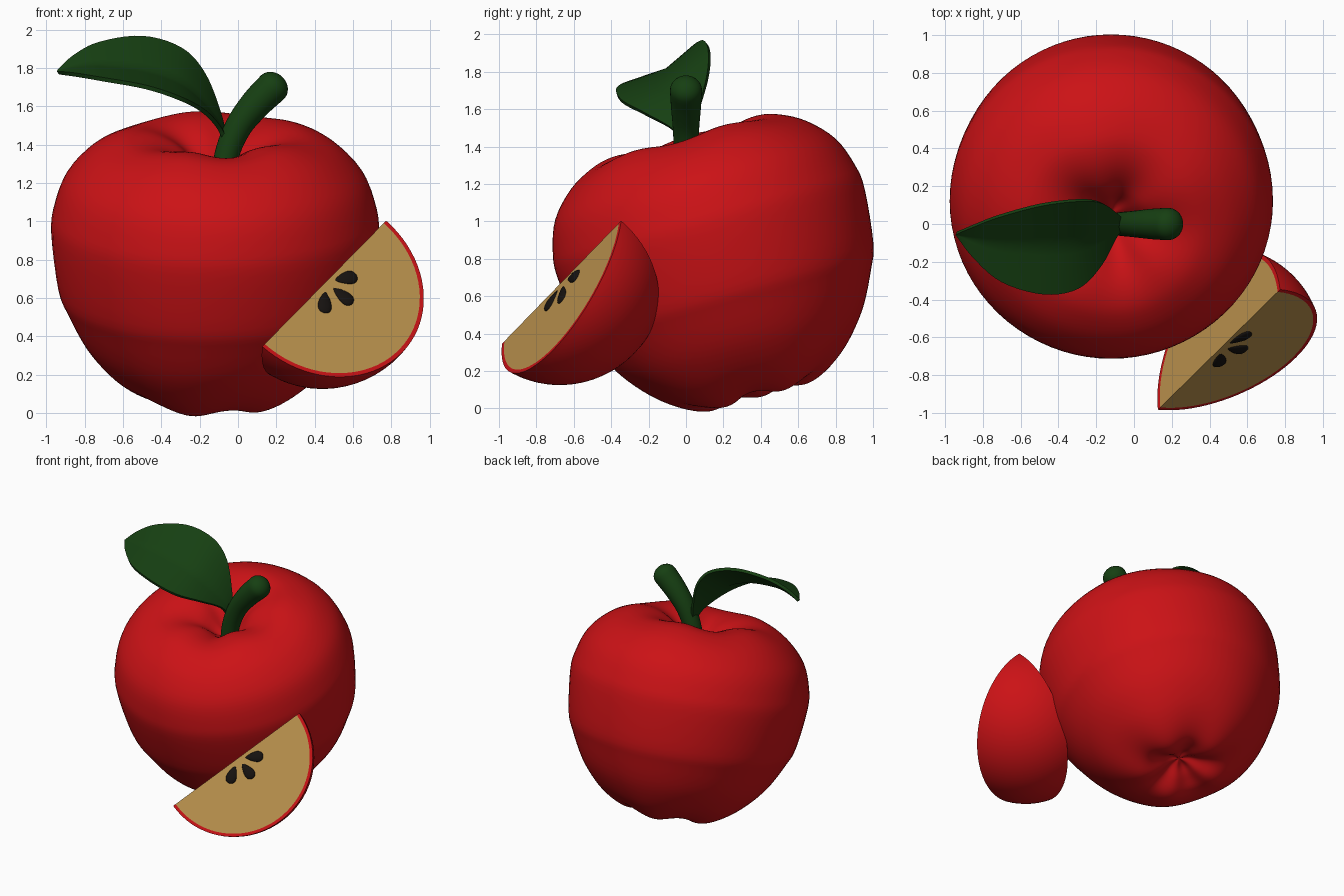
import bpy, bmesh
from math import sin, cos, pi, radians
from mathutils import Vector, Matrix

if "Cube" in bpy.data.objects:
    bpy.data.objects.remove(bpy.data.objects["Cube"])


def material(name, color):
    m = bpy.data.materials.new(name)
    m.diffuse_color = (*color, 1)
    m.use_nodes = True
    m.node_tree.nodes["Principled BSDF"].inputs["Base Color"].default_value = m.diffuse_color
    return m


RED = material("red_skin", (0.6, 0.006, 0.008))
GREEN = material("green", (0.008, 0.05, 0.006))
FLESH = material("flesh", (0.5, 0.29, 0.075))
DARK = material("seed_dark", (0.008, 0.006, 0.005))


def spline(points, steps):
    """Smooth curve through tuples of any length."""
    pts = [tuple(2 * a - b for a, b in zip(points[0], points[1]))] + list(points)
    pts.append(tuple(2 * a - b for a, b in zip(points[-1], points[-2])))
    out = []
    for i in range(1, len(pts) - 2):
        for s in range(steps):
            t = s / steps
            out.append(tuple(0.5 * (2 * b + (c - a) * t + (2 * a - 5 * b + 4 * c - d) * t * t
                                    + (3 * b - a - 3 * c + d) * t ** 3)
                             for a, b, c, d in zip(*pts[i - 1:i + 3])))
    return out + [tuple(points[-1])]


def grid(name, rows, mat, closed=False, sharp=40, thick=0, weld=True):
    """Skin rows of points into a smooth surface, optionally thickened."""
    bm = bmesh.new()
    vs = [[bm.verts.new(p) for p in row] for row in rows]
    n = len(rows[0])
    for a, b in zip(vs, vs[1:]):
        for j in range(n if closed else n - 1):
            k = (j + 1) % n
            bm.faces.new((a[j], a[k], b[k], b[j]))
    if weld:
        bmesh.ops.remove_doubles(bm, verts=bm.verts, dist=1e-4)
    bmesh.ops.recalc_face_normals(bm, faces=bm.faces)
    me = bpy.data.meshes.new(name)
    bm.to_mesh(me)
    bm.free()
    ob = bpy.data.objects.new(name, me)
    bpy.context.collection.objects.link(ob)
    me.materials.append(mat)
    bpy.ops.object.select_all(action='DESELECT')
    ob.select_set(True)
    bpy.context.view_layer.objects.active = ob
    if thick:
        mod = ob.modifiers.new("thickness", 'SOLIDIFY')
        mod.thickness = thick
        mod.offset = 0
        bpy.ops.object.modifier_apply(modifier=mod.name)
    bpy.ops.object.shade_smooth_by_angle(angle=radians(sharp))
    return ob


# Whole apple: lathe profile with five soft lobes, leaning to the front
profile = spline([(0, 0.34), (0.08, 0.39), (0.18, 0.50), (0.3, 0.565), (0.42, 0.585),
                  (0.53, 0.562), (0.66, 0.49), (0.78, 0.36), (0.84, 0.2), (0.855, 0.06),
                  (0.82, -0.23), (0.77, -0.36), (0.675, -0.54), (0.56, -0.68),
                  (0.45, -0.77), (0.34, -0.825), (0.25, -0.835), (0.15, -0.80),
                  (0.07, -0.755), (0, -0.74)], 4)
lean = Matrix.Translation((-0.12, 0.15, 0.88)) @ Matrix.Rotation(radians(16), 4, 'X')
rows = []
for r, h in profile:
    r = max(r, 0)
    near = min(1, r / 0.2) * max(0, 1 - r / 0.85)
    amp = near * (0.022 if h > 0 else -0.028)
    row = []
    for k in range(80):
        a = 2 * pi * k / 80
        row.append(lean @ Vector((r * cos(a), r * sin(a), h + amp * cos(5 * (a + radians(41))))))
    rows.append(row)
grid("apple", rows, RED, closed=True, sharp=80)

# Stem: swept circle (x, z, radius) with a domed end
stem = spline([(-0.085, 1.15, 0.06), (-0.06, 1.34, 0.064), (0.0, 1.49, 0.07),
               (0.09, 1.61, 0.08), (0.18, 1.70, 0.086)], 5)
dx, dz = 0.70, 0.71
stem += [(0.18 + dx * 0.075 * sin(t), 1.70 + dz * 0.075 * sin(t), 0.086 * cos(t))
         for t in (pi / 2 * i / 6 for i in range(1, 7))]
rows = []
for i, (x, z, r) in enumerate(stem):
    a, b = stem[max(i - 1, 0)], stem[min(i + 1, len(stem) - 1)]
    t = Vector((b[0] - a[0], 0, b[1] - a[1])).normalized()
    side = Vector((t.z, 0, -t.x))
    rows.append([Vector((x, 0, z)) + r * (cos(q) * side + sin(q) * Vector((0, 1, 0)))
                 for q in (2 * pi * k / 32 for k in range(32))])
grid("stem", rows, GREEN, closed=True, sharp=60)

# Leaf: high edge, midrib and low edge, folded along the midrib
high = [(-0.06, 0.02, 1.40), (-0.10, 0.06, 1.57), (-0.18, 0.115, 1.77), (-0.3, 0.125, 1.90),
        (-0.5, 0.1, 1.96), (-0.72, 0.04, 1.93), (-0.85, -0.01, 1.865), (-0.94, -0.048, 1.785)]
mid = [(-0.06, 0, 1.40), (-0.11, -0.03, 1.52), (-0.2, -0.08, 1.63), (-0.32, -0.105, 1.725),
       (-0.5, -0.11, 1.785), (-0.72, -0.1, 1.81), (-0.85, -0.075, 1.80), (-0.94, -0.05, 1.78)]
low = [(-0.06, -0.02, 1.40), (-0.10, -0.07, 1.49), (-0.18, -0.22, 1.575), (-0.3, -0.34, 1.64),
       (-0.48, -0.37, 1.70), (-0.7, -0.305, 1.74), (-0.85, -0.175, 1.765), (-0.94, -0.052, 1.775)]
rows = []
for u, m, l in zip(*(map(Vector, spline(e, 5)) for e in (high, mid, low))):
    rows.append([u.lerp(m, i / 5) for i in range(5)] + [m.lerp(l, i / 5) for i in range(6)])
grid("leaf", rows, GREEN, sharp=50, thick=0.022, weld=False)

# Slice frame: chord axis, in-plane direction of the front cut, and inward normal
centre = Vector((0.45, -0.665, 0.675))
axis = Vector((0.577, 0.568, 0.586)).normalized()
out = Vector((0.737, -0.087, -0.669))
out = (out - out.dot(axis) * axis).normalized()
inward = axis.cross(out)
WEDGE = radians(72)


def lune(half, radius, phi, theta):
    return centre - half * cos(phi) * axis + radius * sin(phi) * (
        cos(theta) * out + sin(theta) * inward)


def arc(half, radius, theta):
    return [lune(half, radius, pi * i / 40, theta) for i in range(41)]


steps = [WEDGE * j / 20 for j in range(21)]
HALF, RAD, SKIN = 0.56, 0.545, 0.022

# Slice skin: outer and inner shells joined by the cut rims
outer = [arc(HALF, RAD, t) for t in steps]
inner = [arc(HALF - SKIN, RAD - SKIN, t) for t in reversed(steps)]
grid("slice_skin", outer + inner + [outer[0]], RED, sharp=40)

# Slice flesh: two flat half discs and the rounded back
chord = [centre - (HALF - SKIN) * cos(pi * i / 40) * axis for i in range(41)]
flesh = [arc(HALF - SKIN, RAD - SKIN, t) for t in steps]
grid("slice_flesh", [chord] + flesh + [chord], FLESH, sharp=30)

# Seeds: flattened teardrops fanned around the core on the front cut
for n, (u, v) in enumerate([(0.118, 0.062), (-0.087, 0.072), (0.02, 0.116)]):
    spot = centre + u * axis + v * out
    long = ((u - 0.015) * axis + v * out).normalized()
    wide = long.cross(inward)
    rows = []
    for i in range(17):
        p = pi * i / 16
        w = sin(p) * (0.72 - 0.36 * cos(p))
        rows.append([spot - 0.064 * cos(p) * long + 0.048 * w * cos(q) * wide
                     + 0.018 * w * sin(q) * inward for q in (2 * pi * k / 20 for k in range(20))])
    grid(f"seed_{n + 1}", rows, DARK, closed=True, sharp=70)
